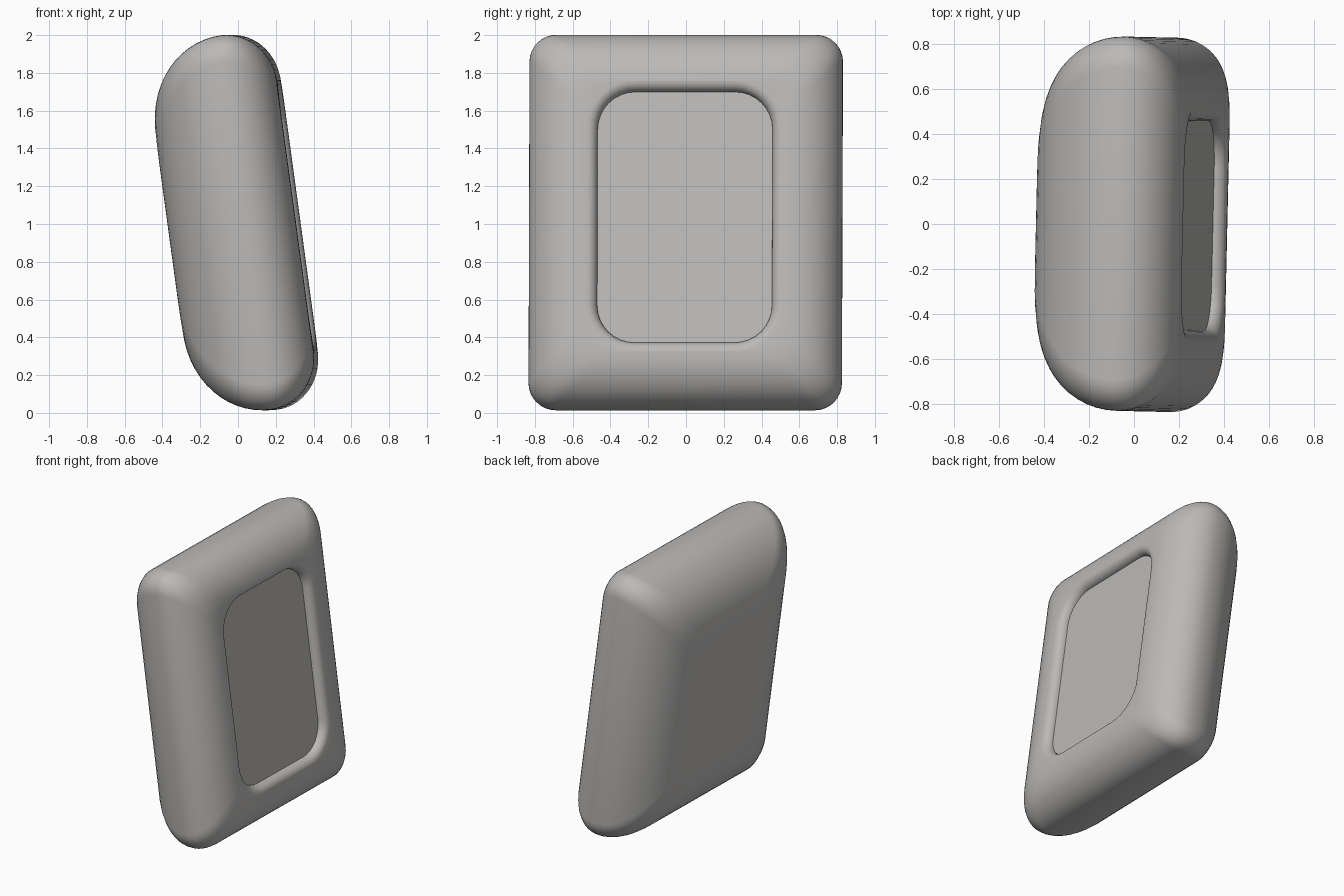
import bpy, bmesh, math
from mathutils import Matrix

cube = bpy.data.objects.get("Cube")
if cube:
    bpy.data.objects.remove(cube)

HALF_W, HALF_H = 0.83, 1.0      # body outline half sizes
RIM, FRONT, BACK = 0.06, 0.317, -0.362
STEPS, CORNER = 14, 8


def material(name, rgb):
    m = bpy.data.materials.new(name)
    m.use_nodes = True
    m.diffuse_color = (*rgb, 1)
    m.node_tree.nodes["Principled BSDF"].inputs["Base Color"].default_value = (*rgb, 1)
    return m


def ring(bm, depth, half_w, half_h, radius):
    """Rounded rectangle of vertices at one depth."""
    verts = []
    for q, (sy, sz) in enumerate([(1, 1), (-1, 1), (-1, -1), (1, -1)]):
        for i in range(CORNER + 1):
            a = (q + i / CORNER) * math.pi / 2
            verts.append(bm.verts.new((depth,
                                       sy * (half_w - radius) + radius * math.cos(a),
                                       sz * (half_h - radius) + radius * math.sin(a))))
    return verts


bm = bmesh.new()
rings = []
quarter = [i / STEPS * math.pi / 2 for i in range(STEPS + 1)]

# Broad rounded back, from the flat back out to the rim
for a in quarter:
    d = 0.47 * (1 - math.sin(a))
    rings.append(ring(bm, RIM + (BACK - RIM) * math.cos(a),
                      HALF_W - d, HALF_H - d, 0.14 + 0.15 * d))
# Tighter rounded front edge
for a in quarter[1:]:
    d = 0.28 * (1 - math.cos(a))
    rings.append(ring(bm, RIM + (FRONT - RIM) * math.sin(a),
                      HALF_W - d, HALF_H - d, 0.14))
# Rolled lip of the recessed panel
LIP = 0.055
for a in quarter[::2]:
    e = LIP * (1 - math.sin(a))
    rings.append(ring(bm, FRONT - LIP * (1 - math.cos(a)),
                      0.463 + e, 0.67 + e, 0.2 + e))

for r0, r1 in zip(rings, rings[1:]):
    for i in range(len(r0)):
        j = (i + 1) % len(r0)
        bm.faces.new((r0[i], r0[j], r1[j], r1[i]))
bm.faces.new(list(reversed(rings[0])))      # flat back
bm.faces.new(rings[-1])                     # panel floor
bmesh.ops.recalc_face_normals(bm, faces=bm.faces)

mesh = bpy.data.meshes.new("cushion_body")
bm.to_mesh(mesh)
bm.free()
body = bpy.data.objects.new("cushion_body", mesh)
bpy.context.collection.objects.link(body)
mesh.materials.append(material("warm grey", (0.5, 0.49, 0.48)))

# Lean back and turn slightly
mesh.transform(Matrix.Translation((0, 0, 1)) @ Matrix.Rotation(math.radians(-1.3), 4, 'Z')
               @ Matrix.Rotation(math.radians(-7.75), 4, 'Y'))

bpy.context.view_layer.objects.active = body
body.select_set(True)
bpy.ops.object.shade_smooth_by_angle(angle=math.radians(40))
